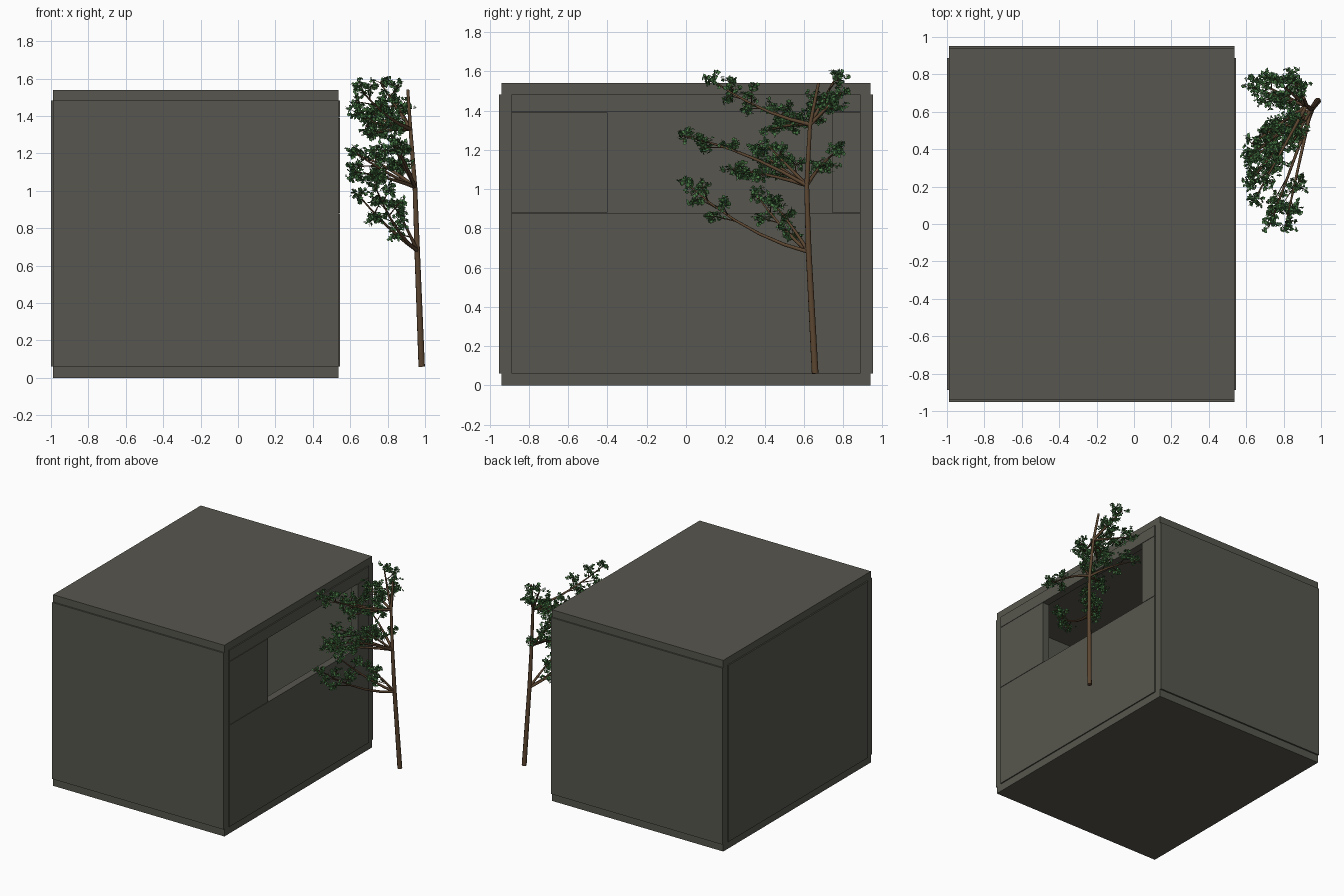
import bpy, bmesh, math, random
from mathutils import Vector

if "Cube" in bpy.data.objects:
    bpy.data.objects.remove(bpy.data.objects["Cube"])

random.seed(4)


def material(name, rgb):
    m = bpy.data.materials.new(name)
    m.diffuse_color = (*rgb, 1)
    m.use_nodes = True
    m.node_tree.nodes["Principled BSDF"].inputs["Base Color"].default_value = m.diffuse_color
    return m


CONCRETE = material("grey_concrete", (0.095, 0.094, 0.077))
BARK = material("brown_bark", (0.105, 0.06, 0.03))
LEAF = material("leaf_green", (0.065, 0.19, 0.06))


def finish(name, bm, mat):
    me = bpy.data.meshes.new(name)
    bm.to_mesh(me)
    bm.free()
    me.materials.append(mat)
    ob = bpy.data.objects.new(name, me)
    bpy.context.collection.objects.link(ob)
    return ob


def box(name, x, y, z):
    bm = bmesh.new()
    bmesh.ops.create_cube(bm, size=1)
    for v in bm.verts:
        v.co = [r[0] + (c + 0.5) * (r[1] - r[0]) for c, r in zip(v.co, (x, y, z))]
    return finish(name, bm, CONCRETE)


def tube(bm, pts, r0, r1, sides=6):
    """Tapered tube along a list of points."""
    pts = [Vector(p) for p in pts]
    rings = []
    for i, p in enumerate(pts):
        d = (pts[min(i + 1, len(pts) - 1)] - pts[max(i - 1, 0)]).normalized()
        u = d.cross(Vector((0.31, 0.9, 0.2))).normalized()
        w = d.cross(u)
        r = r0 + (r1 - r0) * i / (len(pts) - 1)
        rings.append([bm.verts.new(p + r * (u * math.cos(a) + w * math.sin(a)))
                      for a in (2 * math.pi * k / sides for k in range(sides))])
    for a, b in zip(rings, rings[1:]):
        for k in range(sides):
            n = (k + 1) % sides
            bm.faces.new((a[k], a[n], b[n], b[k]))
    bm.faces.new(rings[0][::-1])
    bm.faces.new(rings[-1])


# Room shell: slabs and walls
SX, WZ, INNER = (-0.99, 0.537), (0.06, 1.482), (-0.888, 0.888)
box("floor_slab", SX, (-0.94, 0.94), (0, 0.06))
box("roof_slab", SX, (-0.94, 0.94), (1.482, 1.54))
for s, n in ((-1, "front_wall"), (1, "back_wall")):
    box(n, SX, sorted((s * 0.888, s * 0.952)), WZ)
box("left_wall", (-1.0, -0.94), INNER, WZ)

# Right wall pieces around the window opening, with hairline joints
RX = (0.487, 0.546)
box("wall_below_window", RX, INNER, (WZ[0], 0.878))
box("wall_above_window", RX, INNER, (1.393, WZ[1]))
box("wall_window_front_side", RX, (INNER[0], -0.4), (0.881, 1.39))
box("wall_window_back_side", RX, (0.745, INNER[1]), (0.881, 1.39))

# Tree trunk, with three forks on it
FORKS = [(0.958, 0.625, 0.68), (0.946, 0.615, 1.02), (0.922, 0.632, 1.33)]
wood = bmesh.new()
tube(wood, [(0.982, 0.658, 0.06), *FORKS, (0.908, 0.675, 1.54)], 0.018, 0.008, 8)

# Branches: fork number, tip, sag below a straight line, number of leaf clumps
BRANCHES = [
    (0, (0.73, 0.00, 1.03), 0.05, 5),
    (0, (0.65, 0.36, 0.97), 0.02, 4),
    (0, (0.84, 0.46, 0.91), -0.01, 3),
    (1, (0.81, -0.01, 1.27), -0.03, 4),
    (1, (0.63, 0.24, 1.10), -0.01, 5),
    (1, (0.62, 0.36, 1.21), 0.01, 5),
    (1, (0.84, 0.42, 1.22), 0.0, 4),
    (1, (0.64, 0.77, 1.19), -0.02, 4),
    (2, (0.65, 0.14, 1.55), 0.03, 5),
    (2, (0.63, 0.43, 1.41), 0.02, 5),
    (2, (0.70, 0.42, 1.30), -0.01, 4),
    (2, (0.76, 0.77, 1.58), 0.0, 4),
    (2, (0.84, 0.79, 1.49), 0.0, 3),
    (2, (0.63, 0.73, 1.42), 0.0, 5),
]


def rand_dir():
    return Vector([random.gauss(0, 1) for _ in range(3)]).normalized()


leaves = bmesh.new()


def leaf(p):
    """Small flat diamond leaf, tilted mostly upward."""
    n = (rand_dir() + Vector((0.15, 0, 0.5))).normalized()
    a = n.cross(rand_dir()).normalized()
    b = n.cross(a)
    L, W = random.uniform(0.011, 0.015), random.uniform(0.007, 0.01)
    leaves.faces.new([leaves.verts.new(p + o)
                      for o in (-a * L, -b * W, a * L, b * W)])


for fork, tip, sag, count in BRANCHES:
    a, b = Vector(FORKS[fork]), Vector(tip)

    def along(t):
        return a.lerp(b, t) - Vector((0, 0, 4 * sag * t * (1 - t)))

    tube(wood, [along(i / 5) for i in range(6)], 0.011, 0.004)
    # leaf clumps along the outer part of the branch
    reach = 0.24 / (b - a).length
    for i in range(count):
        t = 1 - min(reach, 0.62) * i / max(count - 1, 1)
        start, c = along(t - 0.1), along(t)
        if i:
            side = Vector((1, 0.6, 0.2)) * (0.045 if i % 2 else -0.045)
            c = c + side + rand_dir() * 0.025
            c.x = min(max(c.x, 0.6), 0.88)
            tube(wood, [start, c], 0.004, 0.002, 4)
        # twigs fan out from the clump centre, each carrying leaves
        for _ in range(9):
            d = rand_dir()
            d.z = d.z * 0.75 + 0.1
            end = c + d * random.uniform(0.035, 0.068)
            end.x = max(end.x, 0.565)
            tube(wood, [c, end], 0.0016, 0.001, 3)
            for k in range(8):
                leaf(c.lerp(end, random.uniform(0.4, 1.0)) + rand_dir() * 0.012)

trunk = finish("tree_trunk_and_branches", wood, BARK)
for p in trunk.data.polygons:
    p.use_smooth = len(p.vertices) == 4
finish("tree_leaves", leaves, LEAF)
